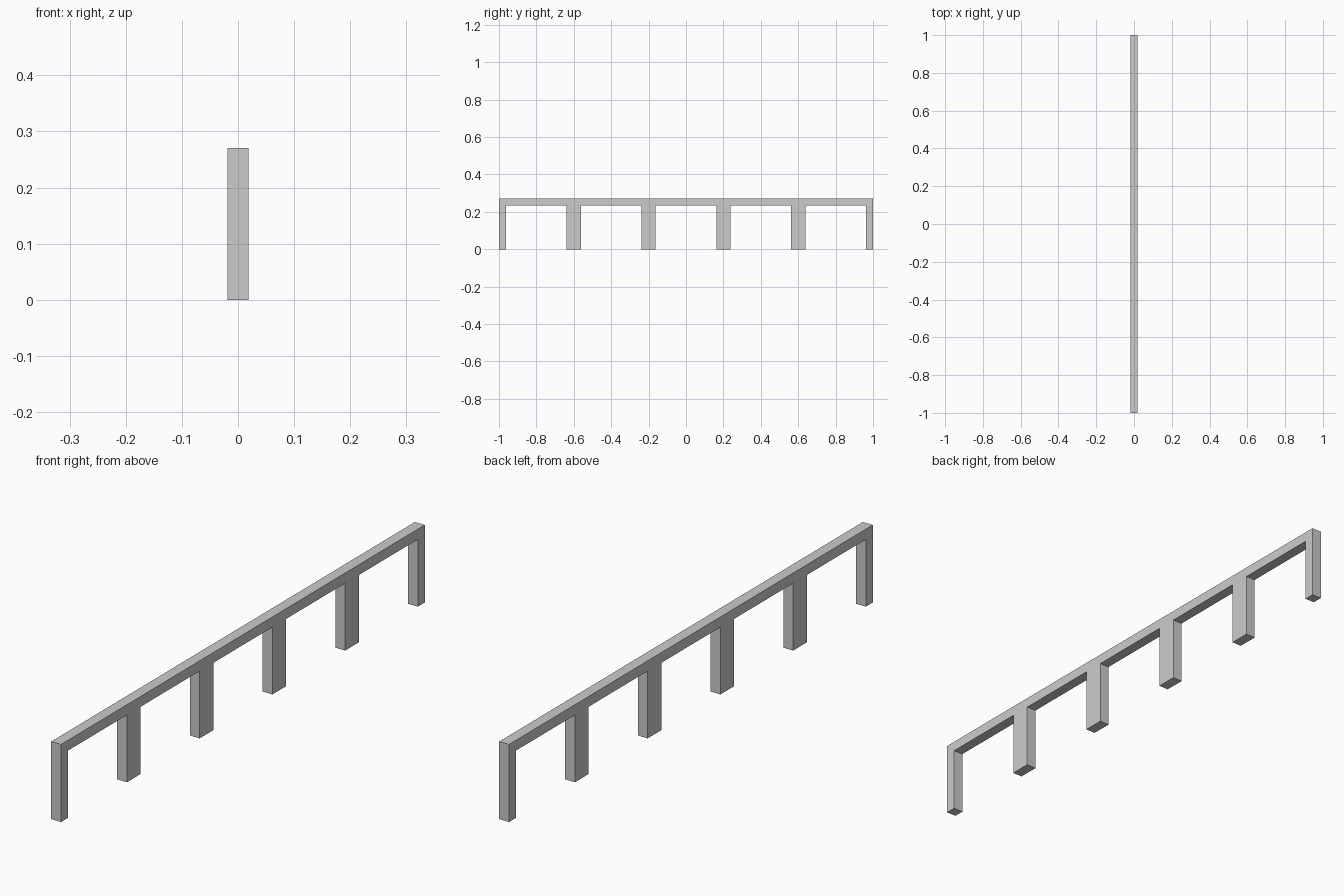
import bpy, bmesh

if "Cube" in bpy.data.objects:
    bpy.data.objects.remove(bpy.data.objects["Cube"])

HALF_X = 0.019      # half thickness
HEIGHT = 0.27
BEAM_Z = 0.234      # underside of the top rail
LEG = 0.038         # leg width on each side of a bay
BAYS = 5
BAY = 2.0 / BAYS

# Side outline: top rail, then the openings between legs
profile = [(1, HEIGHT), (-1, HEIGHT), (-1, 0)]
for i in range(BAYS):
    y0 = -1 + i * BAY
    a, b = y0 + LEG, y0 + BAY - LEG
    profile += [(a, 0), (a, BEAM_Z), (b, BEAM_Z), (b, 0)]
profile.append((1, 0))

# Extrude the outline through the thickness
bm = bmesh.new()
face = bm.faces.new([bm.verts.new((-HALF_X, y, z)) for y, z in profile])
ext = bmesh.ops.extrude_face_region(bm, geom=[face])
moved = [g for g in ext["geom"] if isinstance(g, bmesh.types.BMVert)]
bmesh.ops.translate(bm, verts=moved, vec=(2 * HALF_X, 0, 0))
bmesh.ops.recalc_face_normals(bm, faces=bm.faces)

mesh = bpy.data.meshes.new("legged_rail")
bm.to_mesh(mesh)
bm.free()
rail = bpy.data.objects.new("legged_rail", mesh)
bpy.context.collection.objects.link(rail)
